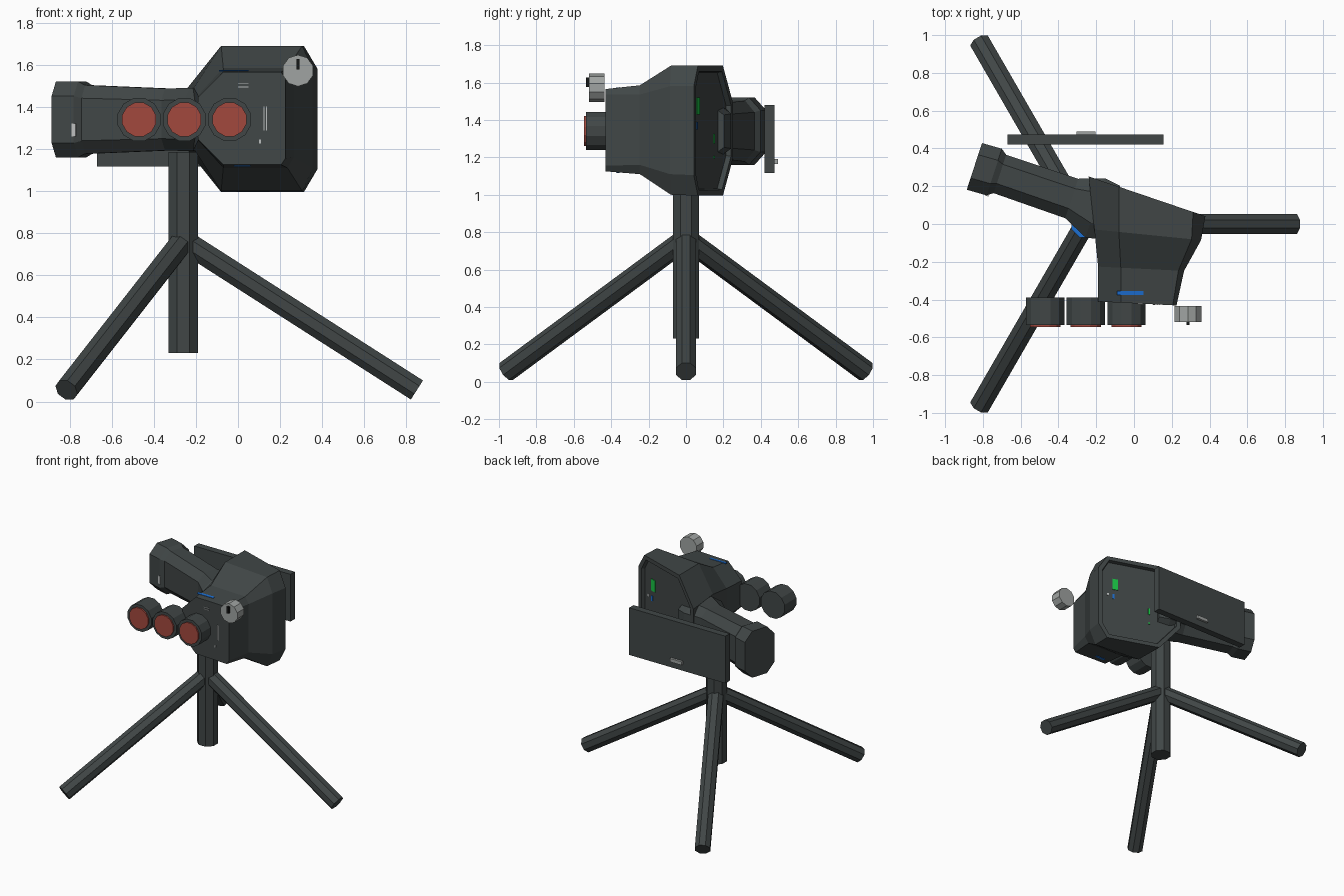
import bpy, bmesh, math
from mathutils import Vector, Matrix

if "Cube" in bpy.data.objects:
    bpy.data.objects.remove(bpy.data.objects["Cube"])


def mat(name, r, g, b):
    m = bpy.data.materials.new(name)
    m.diffuse_color = (r, g, b, 1)
    m.use_nodes = True
    m.node_tree.nodes["Principled BSDF"].inputs["Base Color"].default_value = m.diffuse_color
    return m


SLATE = mat("dark_slate", 0.052, 0.062, 0.062)
RED = mat("lens_red", 0.36, 0.065, 0.048)
SILVER = mat("silver_grey", 0.35, 0.37, 0.36)
BLUE = mat("blue", 0.012, 0.16, 0.65)
GREEN = mat("green", 0.01, 0.55, 0.06)
BLACK = mat("black", 0.008, 0.009, 0.009)
PALE = mat("pale_grey", 0.5, 0.52, 0.52)


def finish(bm, name, *mats):
    bmesh.ops.recalc_face_normals(bm, faces=bm.faces[:])
    me = bpy.data.meshes.new(name)
    bm.to_mesh(me)
    bm.free()
    for m in mats:
        me.materials.append(m)
    ob = bpy.data.objects.new(name, me)
    bpy.context.collection.objects.link(ob)
    return ob


def loft(rings):
    """Skin a list of equal vertex rings, capped at both ends."""
    bm = bmesh.new()
    vs = [[bm.verts.new(p) for p in r] for r in rings]
    n = len(vs[0])
    for a, b in zip(vs, vs[1:]):
        for i in range(n):
            j = (i + 1) % n
            bm.faces.new((a[i], a[j], b[j], b[i]))
    first = bm.faces.new(vs[0])
    last = bm.faces.new(vs[-1])
    bmesh.ops.recalc_face_normals(bm, faces=bm.faces[:])
    return bm, first, last


def rod(name, p0, p1, radius, sides, m, top=None):
    """Faceted rod between two points, with flats toward the axes."""
    p0, p1 = Vector(p0), Vector(p1)
    d = (p1 - p0).normalized()
    u = d.cross(Vector((0, 0, 1)))
    u = u.normalized() if u.length > 1e-4 else Vector((1, 0, 0))
    v = d.cross(u)
    ang = [2 * math.pi * (i + 0.5) / sides for i in range(sides)]
    ring = [radius * (math.cos(t) * u + math.sin(t) * v) for t in ang]
    bm, _, last = loft([[p + r for r in ring] for p in (p0, p1)])
    if top:
        last.material_index = 1
    return finish(bm, name, m, *([top] if top else []))


def box(name, c, size, m, rz=0.0, rx=0.0):
    bm = bmesh.new()
    M = (Matrix.Translation(c) @ Matrix.Rotation(rz, 4, 'Z')
         @ Matrix.Rotation(rx, 4, 'X') @ Matrix.Diagonal((*size, 1)))
    bmesh.ops.create_cube(bm, size=1, matrix=M)
    return finish(bm, name, m)


def section(x0, x1, z0, z1, cl, clz, cr, crz, a, b):
    """Chamfered rectangle lying on the plane y = a + b*x."""
    pts = [(x0, z0 + clz), (x0 + cl, z0), (x1 - cr, z0), (x1, z0 + crz),
           (x1, z1 - crz), (x1 - cr, z1), (x0 + cl, z1), (x0, z1 - clz)]
    return [(x, a + b * x, z) for x, z in pts]


# Tripod: centre column with a blue top, and three legs
rod("centre_column", (-0.26, 0, 0.23), (-0.26, 0, 1.185), 0.076, 8, SLATE, BLUE)
for k in range(3):
    t = math.radians(120 * k)
    rod(f"tripod_leg_{k + 1}", (-0.26, 0, 0.765),
        (-0.26 + 1.11 * math.cos(t), 1.11 * math.sin(t), 0.055), 0.058, 8, SLATE)

# Housing, flaring toward the slanted back with a recessed panel
bm, front, back = loft([
    section(-0.19, 0.225, 1.125, 1.565, 0.12, 0.12, 0.02, 0.03, -0.42, -0.05),
    section(-0.19, 0.265, 1.11, 1.585, 0.12, 0.13, 0.03, 0.05, -0.235, -0.05),
    section(-0.21, 0.355, 1.0, 1.69, 0.13, 0.20, 0.05, 0.11, -0.05, -0.1),
    section(-0.24, 0.378, 0.995, 1.69, 0.16, 0.20, 0.065, 0.11, 0.17, -0.34)])
bmesh.ops.inset_individual(bm, faces=[back], thickness=0.035, depth=0.0)
bmesh.ops.inset_individual(bm, faces=[back], thickness=0.006, depth=-0.0265)
finish(bm, "housing", SLATE)

# Side arm with a thicker end collar
SLANT = -math.atan(0.34)
rings = []
for cx, cy, w, h in [(-0.12, 0.06, 0.15, 0.14), (-0.205, 0.085, 0.165, 0.15),
                     (-0.33, 0.135, 0.11, 0.147), (-0.71, 0.265, 0.107, 0.163),
                     (-0.74, 0.275, 0.13, 0.18), (-0.845, 0.305, 0.13, 0.18)]:
    fw, fh = 0.5 * w, 0.62 * h
    prof = [(-w, -fh), (-fw, -h), (fw, -h), (w, -fh),
            (w, fh), (fw, h), (-fw, h), (-w, fh)]
    rings.append([(cx + 0.31 * s, cy + 0.95 * s, 1.34 + z) for s, z in prof])
bm, _, _ = loft(rings)
finish(bm, "side_arm", SLATE)

# Row of three lenses
for k in range(3):
    x = -0.47 + 0.215 * k
    rod(f"lens_barrel_{k + 1}", (x, -0.39, 1.34), (x, -0.535, 1.34), 0.105, 12, SLATE)
    rod(f"lens_glass_{k + 1}", (x, -0.53, 1.34), (x, -0.545, 1.34), 0.083, 12, RED)

# Control knob with pointer
rod("knob", (0.285, -0.435, 1.572), (0.285, -0.518, 1.572), 0.075, 10, SILVER)
box("knob_pointer", (0.285, -0.523, 1.602), (0.016, 0.024, 0.05), BLACK)

# Rear plate with tab
box("rear_plate", (-0.257, 0.447, 1.298), (0.825, 0.053, 0.365), SLATE)
box("rear_plate_tab", (-0.255, 0.481, 1.178), (0.10, 0.02, 0.026), SILVER)

# Small marks on the back panel
for name, x, z, w, h, m in [("panel_light_large", 0.235, 1.475, 0.045, 0.09, GREEN),
                            ("panel_light_small", -0.02, 1.30, 0.014, 0.05, GREEN),
                            ("panel_light_dot", -0.02, 1.20, 0.012, 0.015, GREEN),
                            ("panel_blue_mark", 0.25, 1.37, 0.014, 0.04, BLUE),
                            ("panel_pale_mark", 0.29, 1.38, 0.016, 0.018, PALE)]:
    box(name, (x, 0.144 - 0.34 * x, z), (w, 0.006, h), m, rz=SLANT)

# Small marks on the front, top, bottom and collar
box("top_blue_mark", (-0.02, -0.365, 1.571), (0.14, 0.02, 0.006), BLUE, rx=0.107)
box("bottom_blue_mark", (0.02, -0.365, 1.12), (0.08, 0.02, 0.006), BLUE, rx=-0.08)
for k, z in enumerate((1.495, 1.51)):
    box(f"front_dash_{k + 1}", (0.025, -0.422, z), (0.05, 0.006, 0.004), PALE, rz=-0.05)
for k, x in enumerate((0.123, 0.136)):
    box(f"front_line_{k + 1}", (x, -0.427, 1.345), (0.004, 0.006, 0.115), PALE, rz=-0.05)
box("front_dot", (0.105, -0.426, 1.235), (0.01, 0.006, 0.02), PALE, rz=-0.05)
box("collar_mark", (-0.78, 0.152, 1.29), (0.02, 0.006, 0.06), PALE, rz=SLANT)
